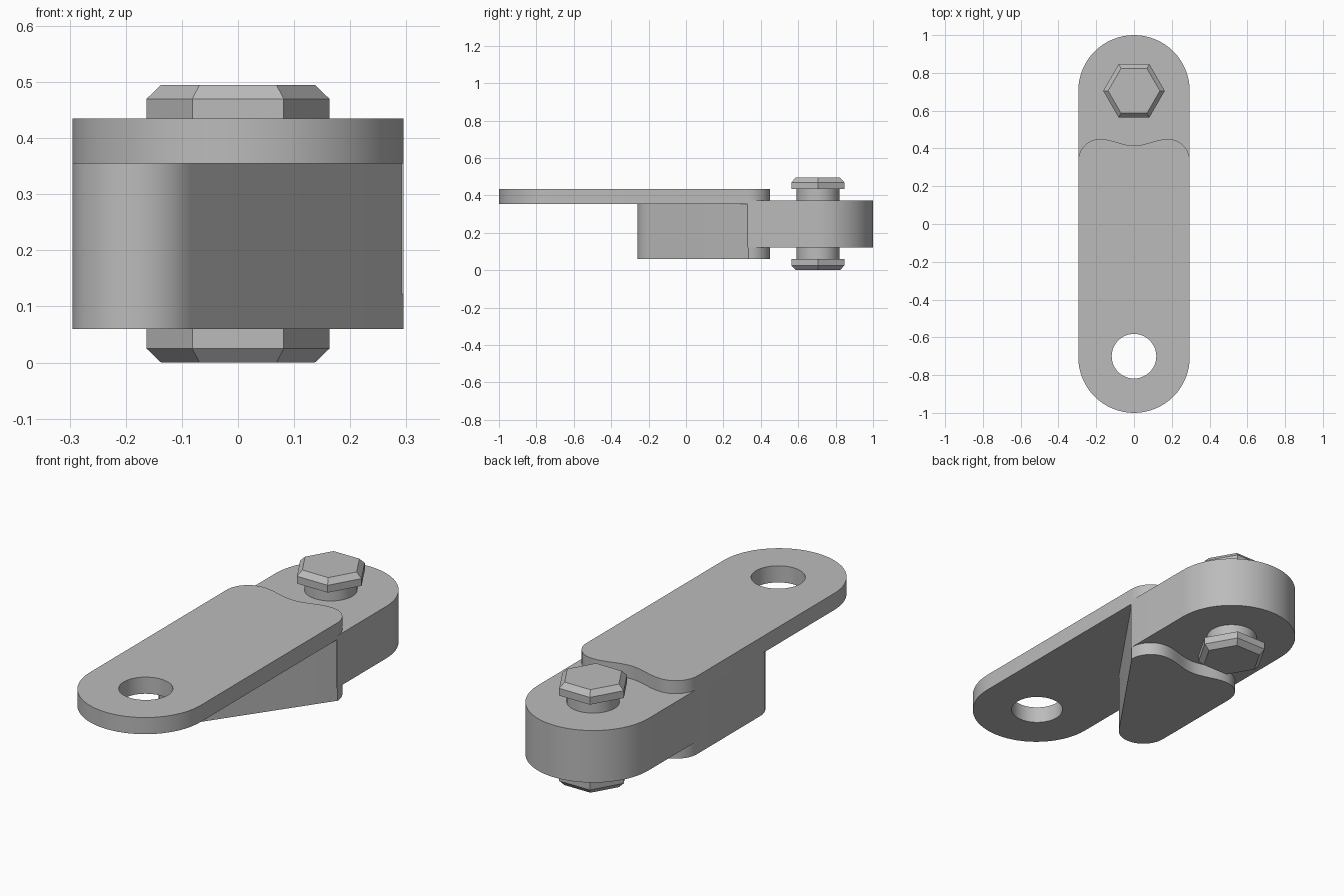
import bpy, bmesh
from math import sin, cos, pi, radians, atan2

cube = bpy.data.objects.get("Cube")
if cube:
    bpy.data.objects.remove(cube)

steel = bpy.data.materials.new("grey steel")
steel.use_nodes = True
grey = (0.5, 0.5, 0.5, 1)
steel.diffuse_color = grey
steel.node_tree.nodes["Principled BSDF"].inputs["Base Color"].default_value = grey

W = 0.295        # half width of the link
PIN_Y = 0.705    # distance of both pin centres from the middle


def arc(cx, cy, r, start, end, n):
    """Points on an arc, angles in degrees."""
    angles = [radians(start + (end - start) * i / n) for i in range(n + 1)]
    return [(cx + r * cos(a), cy + r * sin(a)) for a in angles]


def finish(name, bm, angle=30):
    bmesh.ops.recalc_face_normals(bm, faces=bm.faces)
    mesh = bpy.data.meshes.new(name)
    bm.to_mesh(mesh)
    bm.free()
    mesh.materials.append(steel)
    obj = bpy.data.objects.new(name, mesh)
    bpy.context.collection.objects.link(obj)
    bpy.ops.object.select_all(action='DESELECT')
    obj.select_set(True)
    bpy.context.view_layer.objects.active = obj
    bpy.ops.object.shade_smooth_by_angle(angle=radians(angle))
    return obj


def prism(name, loops, z0, z1):
    """Extrude an outline, with optional hole loops, from z0 to z1."""
    bm = bmesh.new()
    edges = []
    for loop in loops:
        vs = [bm.verts.new((x, y, z0)) for x, y in loop]
        edges += [bm.edges.new((vs[i - 1], vs[i])) for i in range(len(vs))]
    bmesh.ops.triangle_fill(bm, edges=edges, use_beauty=True)
    out = bmesh.ops.extrude_face_region(bm, geom=bm.faces[:])
    for v in out["geom"]:
        if isinstance(v, bmesh.types.BMVert):
            v.co.z = z1
    return finish(name, bm)


# Wavy end shared by the top plate and the body, running from +x to -x
R = 0.115
CX = W - R
wave_x = [CX * (1 - i / 8) for i in range(1, 16)]
wave = (arc(CX, 0.335, R, 0, 90, 10)
        + [(x, 0.4325 - 0.0175 * cos(pi * x / CX)) for x in wave_x]
        + arc(-CX, 0.335, R, 90, 180, 10))

# Top plate with rounded front and an open pin hole
hole = arc(0, -PIN_Y + 0.005, 0.118, 0, 352.5, 47)
prism("top_plate", [wave + arc(0, -PIN_Y, W, 180, 360, 32), hole], 0.355, 0.435)

# Wedge body below the plate, cut diagonally with one rounded corner
normal = -34
prism("wedge_body", [wave + arc(-CX, -0.145, R, 180, 360 + normal, 16)], 0.06, 0.357)

# Arm held between the plate and the foot of the body
prism("link_arm", [[(-W, 0.33), (W, 0.33)] + arc(0, PIN_Y, W, 0, 180, 32)],
      0.1225, 0.3725)

# Pin shaft
prism("pin_shaft", [arc(0, PIN_Y, R, 0, 352.5, 47)], 0.05, 0.445)


# Chamfered hexagonal heads on both ends of the pin
def hex_head(name, levels):
    bm = bmesh.new()
    rings = [[bm.verts.new((x, y, z)) for x, y in arc(0, PIN_Y, r, 0, 300, 5)]
             for r, z in levels]
    for a, b in zip(rings, rings[1:]):
        for i in range(6):
            bm.faces.new((a[i - 1], a[i], b[i], b[i - 1]))
    bm.faces.new(rings[0])
    bm.faces.new(rings[-1])
    finish(name, bm, 10)


head = [(0.163, 0.06), (0.163, 0.025), (0.137, 0)]
hex_head("bottom_hex_head", head)
hex_head("top_hex_head", [(r, 0.495 - z) for r, z in head])
